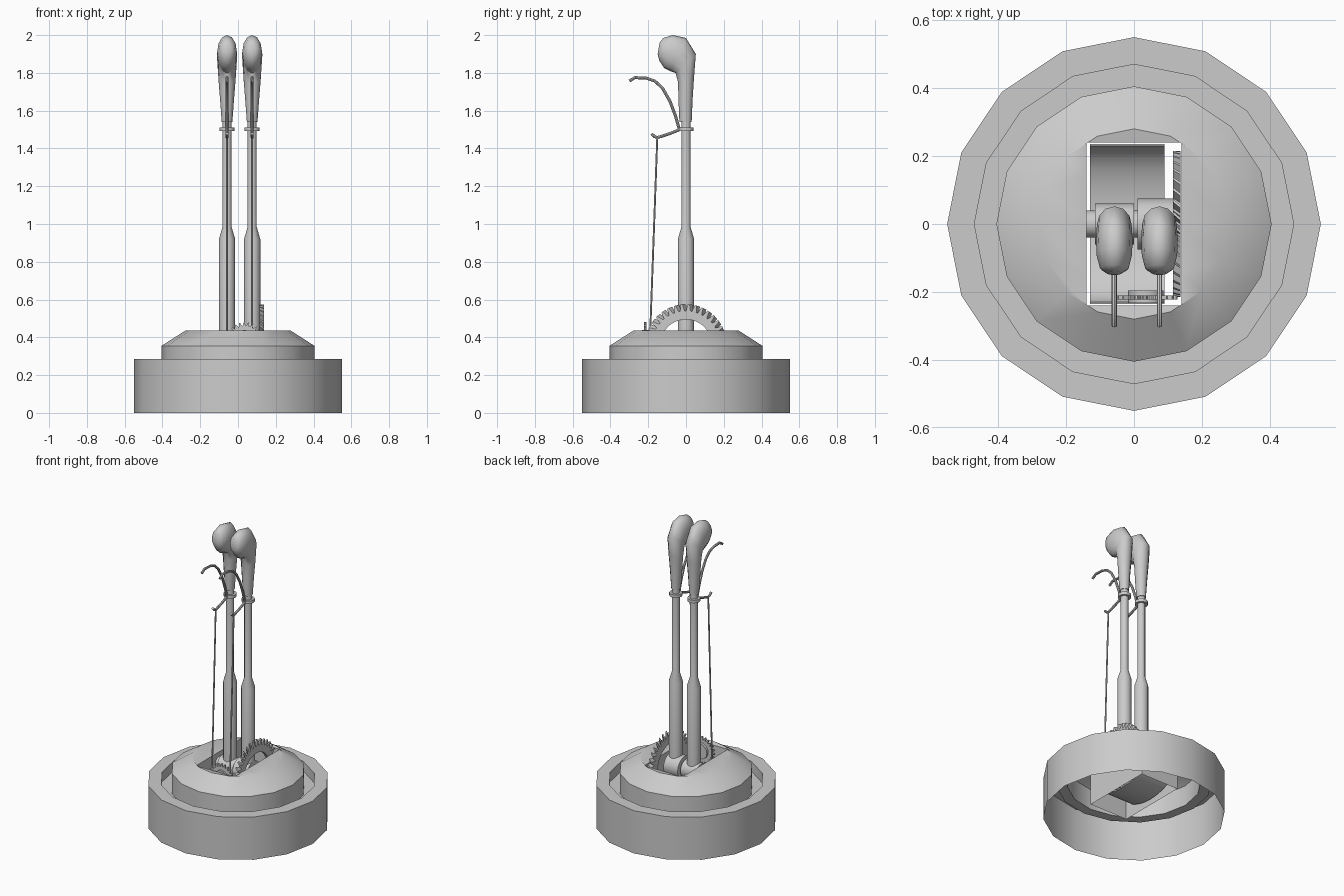
import bpy, bmesh, math
from mathutils import Vector

if "Cube" in bpy.data.objects:
    bpy.data.objects.remove(bpy.data.objects["Cube"], do_unlink=True)

grey = bpy.data.materials.new("plain_grey")
grey.use_nodes = True
grey.diffuse_color = (0.6, 0.6, 0.6, 1)
grey.node_tree.nodes["Principled BSDF"].inputs["Base Color"].default_value = (0.6, 0.6, 0.6, 1)


def finish(name, bm, angle=40):
    bmesh.ops.remove_doubles(bm, verts=bm.verts, dist=0.0005)
    bmesh.ops.recalc_face_normals(bm, faces=bm.faces)
    mesh = bpy.data.meshes.new(name)
    bm.to_mesh(mesh)
    bm.free()
    mesh.materials.append(grey)
    ob = bpy.data.objects.new(name, mesh)
    bpy.context.collection.objects.link(ob)
    bpy.ops.object.select_all(action="DESELECT")
    ob.select_set(True)
    bpy.context.view_layer.objects.active = ob
    bpy.ops.object.shade_smooth_by_angle(angle=math.radians(angle))
    return ob


def loft(name, rings, caps=True, loop=False, angle=40):
    """Skin a list of equal-length point rings."""
    bm = bmesh.new()
    vs = [[bm.verts.new(p) for p in ring] for ring in rings]
    n = len(vs[0])
    pairs = list(zip(vs, vs[1:])) + ([(vs[-1], vs[0])] if loop else [])
    for a, b in pairs:
        for i in range(n):
            j = (i + 1) % n
            bm.faces.new((a[i], a[j], b[j], b[i]))
    if caps and not loop:
        bm.faces.new(vs[0][::-1])
        bm.faces.new(vs[-1])
    return finish(name, bm, angle)


def circle(r, z, n=16, x=0, y=0):
    return [(x + r * math.cos(math.tau * i / n), y + r * math.sin(math.tau * i / n), z)
            for i in range(n)]


def axle(name, x0, x1, r, n=16):
    """Cylinder along x at the pivot height."""
    return loft(name, [[(x, p[0], PIVOT + p[1]) for p in circle(r, 0, n)] for x in (x0, x1)])


def tube(name, points, r):
    """Round bar following a path."""
    pts = [Vector(p) for p in points]
    rings = []
    for i, p in enumerate(pts):
        t = (pts[min(i + 1, len(pts) - 1)] - pts[max(i - 1, 0)]).normalized()
        side = Vector((1, 0, 0))
        up = t.cross(side)
        rings.append([p + r * (side * math.cos(math.tau * k / 8) + up * math.sin(math.tau * k / 8))
                      for k in range(8)])
    return loft(name, rings)


def gear(name, teeth, r_in, r_root, r_tip, width, place, skew=0.0):
    """Toothed ring; place maps (u, v, depth) into the model."""
    n = teeth * 4
    rings = []
    for depth, inner in ((0, True), (0, False), (width, False), (width, True)):
        ring = []
        for i in range(n):
            a = math.tau * (i + (skew if depth and not inner else 0)) / n
            r = r_in if inner else (r_tip if i % 4 < 2 else r_root)
            ring.append(place(r * math.cos(a), r * math.sin(a), depth))
        rings.append(ring)
    return loft(name, rings, loop=True, angle=30)


PIVOT = 0.36
HX, HY = 0.14, 0.24


def opening(z):
    return [(max(-HX, min(HX, x)), max(-HY, min(HY, y)), z) for x, y, _ in circle(0.37, 0)]


# Hollow base: outer ring, groove, dome and rectangular well
profile = [(0.55, 0), (0.55, 0.285), (0.47, 0.285), (0.47, 0.22),
           (0.405, 0.22), (0.405, 0.355), (0.28, 0.435)]
loft("base_housing", [circle(r, z) for r, z in profile] + [opening(0.43), opening(0.13)], caps=False)

# Curved guide plate inside the well
guide = []
for i in range(13):
    a = math.pi * i / 12
    c, s = math.cos(a), math.sin(a)
    guide.append([(x, k * c, 0.29 - d * s) for x, k, d in
                  ((-0.13, 0.236, 0.13), (0.09, 0.236, 0.13), (0.09, 0.23, 0.122), (-0.13, 0.23, 0.122))])
loft("guide_plate", guide)

# Pivot and hubs
axle("pivot_axle", -0.14, 0.135, 0.04)
axle("right_hub", -0.115, 0.0, 0.06)
axle("left_hub", 0.01, 0.115, 0.075)

# Large helical side gear and small front gear
gear("side_gear", 36, 0.135, 0.18, 0.215, 0.022,
     lambda u, v, d: (0.115 + d, u, PIVOT + v), skew=2)
gear("front_gear", 24, 0.05, 0.075, 0.093, 0.012,
     lambda u, v, d: (0.035 + u, -0.222 + d, 0.387 + v))
loft("front_gear_hub", [[(0.035 + p[0], y, 0.387 + p[1]) for p in circle(0.052, 0)]
                        for y in (-0.232, -0.195)])

# Grip sections: back point, front point, half width
grip = [((0.03, 1.54), (-0.035, 1.54), 0.028), ((0.035, 1.66), (-0.04, 1.66), 0.037),
        ((0.042, 1.77), (-0.042, 1.75), 0.045), ((0.052, 1.9), (-0.055, 1.8), 0.051),
        ((0.0, 1.985), (-0.085, 1.81), 0.054), ((-0.07, 2.0), (-0.115, 1.825), 0.052),
        ((-0.12, 1.985), (-0.142, 1.865), 0.042), ((-0.14, 1.96), (-0.15, 1.9), 0.022)]

for side, cx in (("right", -0.058), ("left", 0.075)):
    # Lever shaft
    shaft = [(0.043, 0.33), (0.043, 0.92), (0.024, 0.985), (0.024, 1.56)]
    loft(side + "_shaft", [circle(r, z, 12, cx) for r, z in shaft])

    # Curved grip
    rings = []
    for back, front, w in grip:
        b, f = Vector((cx, *back)), Vector((cx, *front))
        mid, half = (b + f) / 2, (b - f) / 2
        rings.append([mid + half * math.cos(math.tau * i / 12)
                      + Vector((w * math.sin(math.tau * i / 12), 0, 0)) for i in range(12)])
    loft(side + "_grip", rings, angle=50)

    # Collar, latch trigger, bell-crank arm and pull rod
    loft(side + "_collar", [circle(0.04, z, 12, cx) for z in (1.492, 1.512)])
    trigger = [(-0.035, 1.5), (-0.055, 1.57), (-0.085, 1.65), (-0.125, 1.72), (-0.165, 1.757),
               (-0.21, 1.772), (-0.27, 1.775), (-0.3, 1.757)]
    tube(side + "_trigger", [(cx, y, z) for y, z in trigger], 0.008)
    arm = [(-0.02, 1.505), (-0.09, 1.477), (-0.15, 1.458), (-0.165, 1.462), (-0.183, 1.478)]
    tube(side + "_latch_arm", [(cx, y, z) for y, z in arm], 0.008)
    tube(side + "_pull_rod", [(cx, -0.152, 1.46), (cx, -0.192, 0.36)], 0.005)
